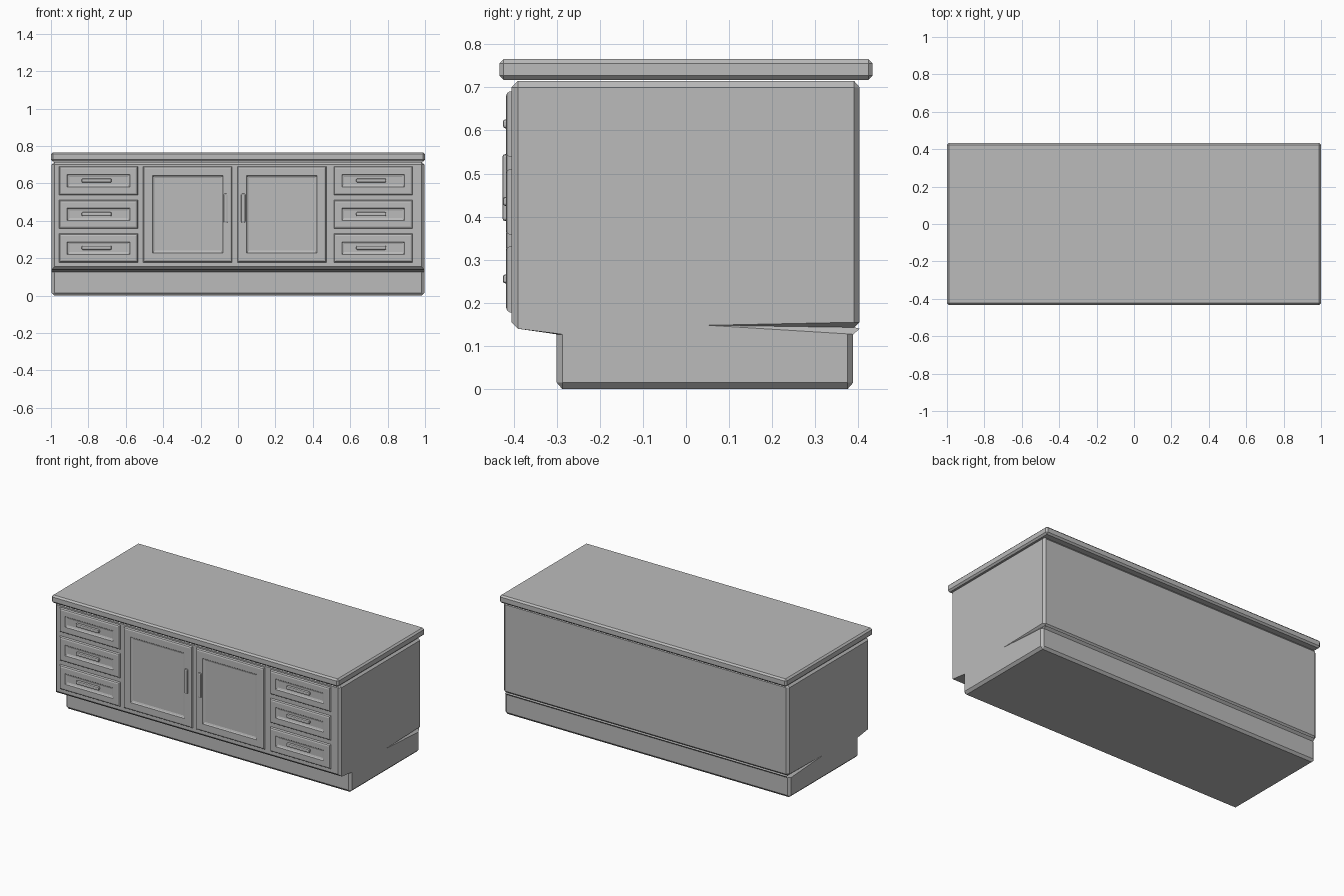
import bpy, bmesh

cube = bpy.data.objects.get("Cube")
if cube:
    bpy.data.objects.remove(cube, do_unlink=True)

grey = bpy.data.materials.new("plain_grey")
grey.use_nodes = True
grey.diffuse_color = (0.5, 0.5, 0.5, 1)
grey.node_tree.nodes["Principled BSDF"].inputs["Base Color"].default_value = (0.5, 0.5, 0.5, 1)


def finish(bm, name):
    bmesh.ops.remove_doubles(bm, verts=bm.verts, dist=0.0001)
    bmesh.ops.recalc_face_normals(bm, faces=bm.faces)
    mesh = bpy.data.meshes.new(name)
    bm.to_mesh(mesh)
    bm.free()
    mesh.materials.append(grey)
    obj = bpy.data.objects.new(name, mesh)
    bpy.context.collection.objects.link(obj)
    return obj


def loft(name, rings):
    """Join matching rings of points in order and cap both ends."""
    bm = bmesh.new()
    loops = [[bm.verts.new(p) for p in ring] for ring in rings]
    for a, b in zip(loops, loops[1:]):
        for i in range(len(a)):
            j = (i + 1) % len(a)
            bm.faces.new((a[i], a[j], b[j], b[i]))
    bm.faces.new(loops[0])
    bm.faces.new(loops[-1])
    return finish(bm, name)


def box(name, x0, x1, y0, y1, z0, z1, chamfer, segments=1):
    bm = bmesh.new()
    bmesh.ops.create_cube(bm, size=1)
    for v in bm.verts:
        v.co = (x1 if v.co.x > 0 else x0, y1 if v.co.y > 0 else y0, z1 if v.co.z > 0 else z0)
    bmesh.ops.bevel(bm, geom=bm.edges[:], offset=chamfer, segments=segments,
                    profile=0.5, affect='EDGES')
    return finish(bm, name)


def panel(name, x0, x1, z0, z1, border):
    """Raised front with a chamfered rim and a recessed centre."""
    steps = [(0, -0.395), (0, -0.409), (0.004, -0.415), (0.012, -0.418),
             (border, -0.418), (border + 0.004, -0.413), (border + 0.013, -0.410)]
    rings = [[(x0 + d, y, z0 + d), (x1 - d, y, z0 + d), (x1 - d, y, z1 - d), (x0 + d, y, z1 - d)]
             for d, y in steps]
    return loft(name, rings)


# Cabinet body with the recessed plinth, as one side outline with chamfered ends
outline = [(-0.39, 0.715), (-0.405, 0.70), (-0.405, 0.155), (-0.39, 0.14), (-0.30, 0.127),
           (-0.30, 0.015), (-0.287, 0), (0.375, 0), (0.388, 0.015), (0.388, 0.127),
           (0.403, 0.14), (0.391, 0.143), (0.403, 0.155), (0.403, 0.70), (0.39, 0.715)]
side = [(-0.39, 0.70), (-0.39, 0.70), (-0.39, 0.14), (-0.39, 0.14), (-0.287, 0.127),
        (-0.287, 0.015), (-0.287, 0.015), (0.375, 0.015), (0.375, 0.015), (0.375, 0.128),
        (0.05, 0.148), (0.05, 0.148), (0.39, 0.155), (0.39, 0.70), (0.39, 0.70)]
loft("cabinet_body", [[(x, y, z) for y, z in shape] for x, shape in
                      ((-0.996, side), (-0.981, outline), (0.981, outline), (0.996, side))])

# Worktop
box("worktop", -1, 1, -0.433, 0.433, 0.717, 0.766, 0.01)

# Drawer columns
for label, x0 in (("right", -0.956), ("left", 0.512)):
    for row, z0 in (("lower", 0.178), ("middle", 0.358), ("upper", 0.538)):
        panel(f"{label}_{row}_drawer", x0, x0 + 0.421, z0, z0 + 0.153, 0.043)
        box(f"{label}_{row}_drawer_handle", x0 + 0.12, x0 + 0.28, -0.425, -0.405,
            z0 + 0.067, z0 + 0.088, 0.006, 2)

# Doors with upright handles
for label, x0, handle in (("right", -0.507, -0.077), ("left", -0.004, 0.017)):
    panel(f"{label}_door", x0, x0 + 0.476, 0.178, 0.691, 0.05)
    box(f"{label}_door_handle", handle, handle + 0.022, -0.426, -0.412, 0.39, 0.545, 0.006, 2)
